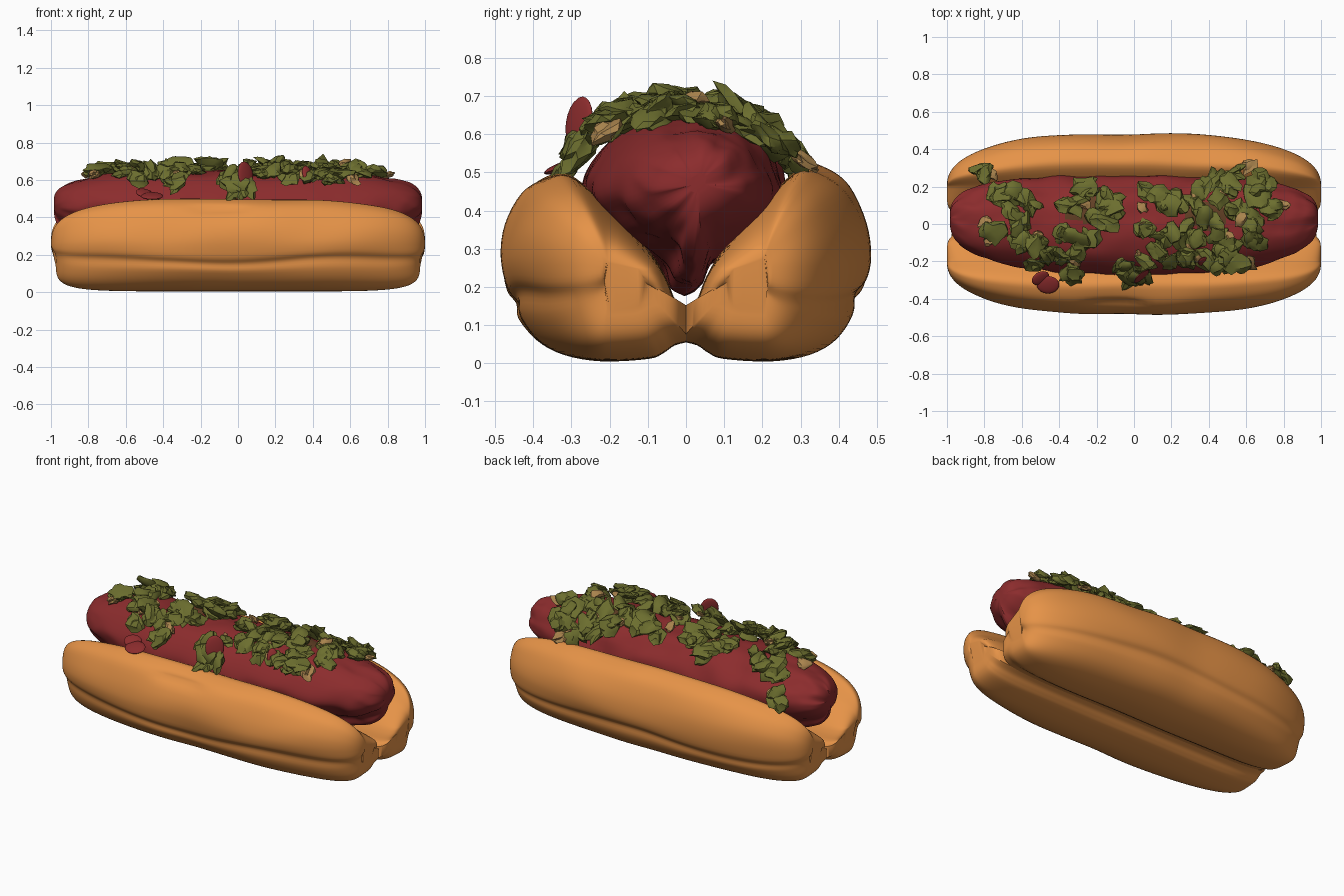
import bpy, bmesh, math, random
from mathutils import Vector, Matrix, Euler, noise

random.seed(7)
if "Cube" in bpy.data.objects:
    bpy.data.objects.remove(bpy.data.objects["Cube"])


def material(name, colour):
    m = bpy.data.materials.new(name)
    m.use_nodes = True
    m.diffuse_color = (*colour, 1)
    m.node_tree.nodes["Principled BSDF"].inputs["Base Color"].default_value = (*colour, 1)
    return m


BREAD = material("toasted bread", (0.79, 0.292, 0.064))
MEAT = material("sausage red", (0.26, 0.025, 0.026))
STAIN = material("relish juice brown", (0.12, 0.05, 0.018))
GREEN = material("relish green", (0.15, 0.157, 0.028))
TAN = material("onion tan", (0.40, 0.23, 0.075))


def finish(name, bm, mats, angle):
    bmesh.ops.recalc_face_normals(bm, faces=bm.faces)
    mesh = bpy.data.meshes.new(name)
    bm.to_mesh(mesh)
    bm.free()
    for m in mats:
        mesh.materials.append(m)
    ob = bpy.data.objects.new(name, mesh)
    bpy.context.collection.objects.link(ob)
    bpy.ops.object.select_all(action='DESELECT')
    bpy.context.view_layer.objects.active = ob
    ob.select_set(True)
    bpy.ops.object.shade_smooth_by_angle(angle=math.radians(angle))


def smooth_path(points, steps):
    """Catmull-Rom curve through the points, ends included."""
    p = [Vector(q) for q in points]
    p = [p[0]] + p + [p[-1]]
    out = []
    for a, b, c, d in zip(p, p[1:], p[2:], p[3:]):
        for i in range(steps):
            t = i / steps
            out.append(0.5 * (2 * b + (c - a) * t + (2 * a - 5 * b + 4 * c - d) * t * t
                              + (3 * b - a - 3 * c + d) * t ** 3))
    return out + [p[-1]]


def taper(t, n):
    return max(0, 1 - abs(t) ** n) ** (1 / n)


def loft(section, shape, rings, limit):
    """Sweep a closed yz section along x, with shape(t, y, z) placing each point."""
    bm = bmesh.new()
    loops = []
    for i in range(rings + 1):
        t = limit * math.sin(math.pi * (i / rings - 0.5))
        loops.append([bm.verts.new(shape(t, q.x, q.y)) for q in section])
    for a, b in zip(loops, loops[1:]):
        for j in range(len(section)):
            k = (j + 1) % len(section)
            bm.faces.new((a[j], a[k], b[k], b[j]))
    for end in (loops[0], loops[-1]):
        bmesh.ops.triangulate(bm, faces=[bm.faces.new(end)])
    return bm


# Split bun: two soft rolls that meet along the bottom
ROLL = [(-.012, .14), (.025, .16), (.05, .22), (.09, .29), (.16, .375), (.23, .45), (.31, .515),
        (.37, .505), (.43, .46), (.475, .37), (.488, .28), (.474, .205), (.446, .168),
        (.438, .12), (.39, .06), (.32, .022), (.22, .005), (.1, .012), (.06, .028),
        (.03, .048), (-.012, .058)]


def roll_shape(side):
    def shape(t, y, z):
        core, mid = .2, .25
        waist = 1 - .03 * math.exp(-((t + .05) / .15) ** 2)
        squeeze = taper(t, 2.4) * waist if y > core else taper(t, 9)
        y2 = core + (y - core) * squeeze
        z2 = mid + (z - mid) * taper(t, 3.2 if z > mid else 7)
        # The front roll sits a little lower and has a shallow dent near its top
        if side < 0:
            z2 -= .02 * max(0, z - mid) / .26
            if y > .3:
                y2 -= .02 * math.exp(-((t + .1) / .15) ** 4 - ((z - .46) / .02) ** 2)
        # Let the side crease wander
        z2 += .015 * math.sin(4 * t + side) * math.exp(-((z - .17) / .06) ** 2) * max(0, y - .3) / .15
        wobble = noise.noise(Vector((t * 2.5, side * y * 4, z * 4))) * .011
        # The base below the crease is slightly shorter than the top
        length = 1 - .025 / (1 + math.exp((z - .17) * 60))
        return (t * length, side * (y2 + wobble * min(1, abs(y) * 5)), z2 + wobble * min(1, z * 4))
    return shape


for name, side in (("bun_front_roll", -1), ("bun_back_roll", 1)):
    finish(name, loft(smooth_path(ROLL, 4), roll_shape(side), 80, .9995), [BREAD], 60)

# Sausage: egg-shaped section with a narrow keel and wrinkled ends
SAUSAGE_HALF = [(0, .65), (.09, .64), (.17, .6), (.23, .53), (.255, .46), (.235, .39),
                (.17, .325), (.1, .28), (.055, .25), (.035, .2), (0, .18)]


def sausage_shape(t, y, z):
    mid = .46
    angle = math.atan2(z - mid, y)
    near_end = max(0, (abs(t) - .65) / .35)
    pucker = 1 + .03 * near_end * math.sin(angle * 4 + 3 * t)
    bump = noise.noise(Vector((t * 7, y * 9, z * 9))) * .013
    bump += noise.noise(Vector((t * 18, y * 16, z * 16))) * .007 * near_end
    y2 = (y if y > 0 else 1.06 * y) * taper(t, 2.8) * pucker + bump + .03 * t * t
    z2 = mid + (z - mid) * taper(t, 3) * pucker + bump + .01 * t * t
    return (t * .985, y2, z2)


half = smooth_path(SAUSAGE_HALF, 4)
section = half + [Vector((-q.x, q.y)) for q in half[-2:0:-1]]
bm = loft(section, sausage_shape, 90, .9995)
# Juice stains soaked in between the heaps on top
STAINS = [(-.26, .08, .13, .07), (.38, .04, .12, .07)]
for f in bm.faces:
    c = f.calc_center_median()
    if c.z > .5 and any(((c.x - x) / a) ** 2 + ((c.y - y) / b) ** 2 < 1 for x, y, a, b in STAINS):
        f.material_index = 1
finish("sausage", bm, [MEAT, STAIN], 50)


def top_height(x, y):
    """Height of the surface the topping rests on."""
    across = min(1, abs(y + .01) / .31)
    return .45 + .2 * math.sqrt(1 - across ** 2) * taper(x, 3.5)


def add_chunk(bm, place, size):
    """Ragged lump: a dented icosphere, flattened, turned and leaning with the surface."""
    made = bmesh.ops.create_icosphere(bm, subdivisions=2, radius=1)["verts"]
    seed = Vector([random.uniform(-50, 50) for _ in range(3)])
    scale = Vector((random.uniform(.9, 1.3), random.uniform(.65, 1), random.uniform(.35, .55))) * size
    lean = Matrix.Rotation(-place[1] * 3, 3, 'X')
    turn = lean @ Euler((random.uniform(-.5, .5), random.uniform(-.5, .5), random.uniform(0, 6.28))).to_matrix()
    for v in made:
        p = v.co * (1 + .75 * noise.noise(v.co * 1.35 + seed))
        v.co = turn @ (p * scale) + Vector(place)


# Relish heaps (x, y)
HEAPS = [(-.8, .27), (-.72, .18), (-.61, .13), (-.54, .09), (-.75, -.05), (-.62, 0), (-.6, -.1),
         (-.5, -.1), (-.48, -.2), (-.36, -.18), (-.33, -.26), (-.37, -.07), (-.26, -.08),
         (-.33, .1), (-.28, .18), (-.18, .13), (-.12, .08), (-.2, .02), (-.05, -.23), (0, -.28),
         (.06, -.2), (.16, -.08), (.14, -.16), (.25, -.05), (.27, -.19), (.08, -.05), (.11, .15),
         (.19, .1), (.28, .14), (.37, .2), (.34, .06), (.47, .18), (.54, .26), (.67, .25),
         (.65, .16), (.54, .06), (.74, .07), (.62, .01), (.35, -.08), (.43, -.05), (.41, -.2),
         (.54, -.21), (.65, -.09), (.48, -.13)]
bm = bmesh.new()
for hx, hy in HEAPS:
    for lift in (.012, .018, .04):
        x, y = random.gauss(hx, .025), max(-.31, min(.31, random.gauss(hy, .022)))
        add_chunk(bm, (x, y, top_height(x, y) + lift), random.uniform(.042, .066))
finish("relish", bm, [GREEN], 35)

# Onion bits tucked among the relish
bm = bmesh.new()
for hx, hy in random.sample(HEAPS, 22):
    x, y = hx + random.uniform(-.07, .07), max(-.27, min(.27, hy + random.uniform(-.07, .07)))
    add_chunk(bm, (x, y, top_height(x, y) + .022), random.uniform(.024, .036))
for x, y, z in [(.57, .02, .69), (.62, .31, .53), (.61, -.21, .61), (-.77, -.08, .63)]:
    add_chunk(bm, (x, y, z), .042)
finish("onion_bits", bm, [TAN], 35)

# Thin red slices along the front edge: position, radii, tilt, turn
bm = bmesh.new()
SLICES = [(.04, -.28, .63, .052, .07, 1.4, .7), (-.46, -.325, .515, .06, .05, .35, 0),
          (-.5, -.29, .53, .05, .04, .6, .5), (.37, -.2, .63, .03, .05, 1.2, .6)]
for x, y, z, a, b, tilt, turn in SLICES:
    place = (Matrix.Translation((x, y, z)) @ Euler((tilt, 0, turn)).to_matrix().to_4x4()
             @ Matrix.Diagonal((a, b, .012, 1)))
    bmesh.ops.create_uvsphere(bm, u_segments=20, v_segments=10, radius=1, matrix=place)
finish("red_slices", bm, [MEAT], 50)
